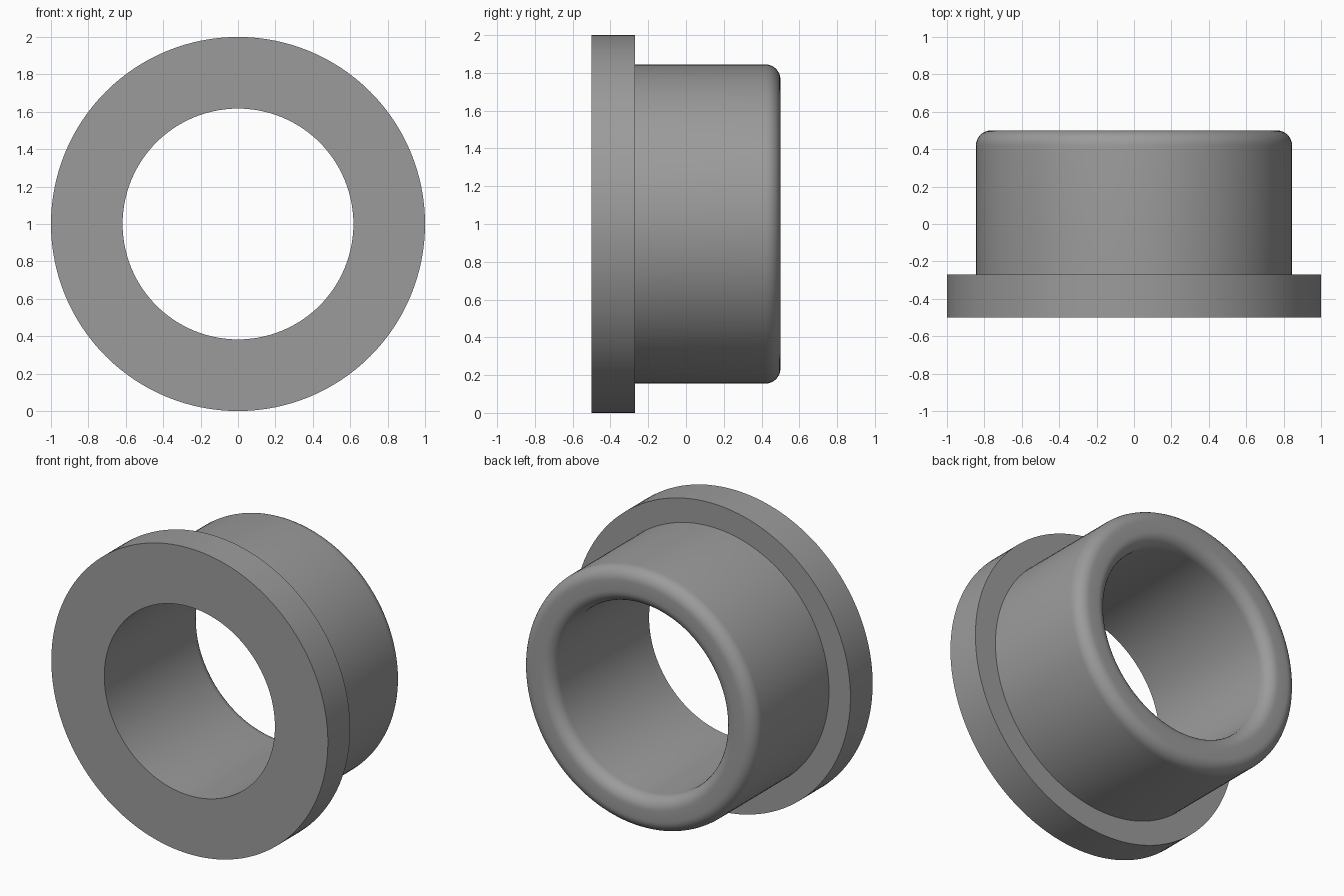
import bpy, bmesh, math

if "Cube" in bpy.data.objects:
    bpy.data.objects.remove(bpy.data.objects["Cube"])

SEGMENTS = 128
BORE, BARREL, FLANGE = 0.617, 0.845, 1.0
FRONT, STEP, BACK = -0.5, -0.27, 0.5
FILLET = 0.08


def fillet(r, y, start, steps=8):
    """Quarter-circle of (radius, y) points, sweeping anticlockwise."""
    return [(r + FILLET * math.cos(start + math.pi / 2 * i / steps),
             y + FILLET * math.sin(start + math.pi / 2 * i / steps))
            for i in range(steps + 1)]


# Closed section of the flanged sleeve: radius, y
profile = [(BORE, FRONT), (FLANGE, FRONT), (FLANGE, STEP), (BARREL, STEP)]
profile += fillet(BARREL - FILLET, BACK - FILLET, 0)
profile += fillet(BORE + FILLET, BACK - FILLET, math.pi / 2)

# Sweep the section around the y axis
bm = bmesh.new()
rings = []
for s in range(SEGMENTS):
    a = 2 * math.pi * s / SEGMENTS
    rings.append([bm.verts.new((r * math.cos(a), y, 1 + r * math.sin(a)))
                  for r, y in profile])
n = len(profile)
for s in range(SEGMENTS):
    a, b = rings[s], rings[(s + 1) % SEGMENTS]
    for i in range(n):
        j = (i + 1) % n
        bm.faces.new((a[i], a[j], b[j], b[i]))
bmesh.ops.recalc_face_normals(bm, faces=bm.faces)

mesh = bpy.data.meshes.new("flanged_bushing")
bm.to_mesh(mesh)
bm.free()
bushing = bpy.data.objects.new("flanged_bushing", mesh)
bpy.context.collection.objects.link(bushing)

# Plain grey finish
grey = bpy.data.materials.new("grey")
grey.diffuse_color = (0.33, 0.33, 0.33, 1)
grey.use_nodes = True
grey.node_tree.nodes["Principled BSDF"].inputs["Base Color"].default_value = grey.diffuse_color
mesh.materials.append(grey)

# Smooth curved walls, crisp flange edges
bpy.context.view_layer.objects.active = bushing
bushing.select_set(True)
bpy.ops.object.shade_smooth_by_angle(angle=math.radians(30))
